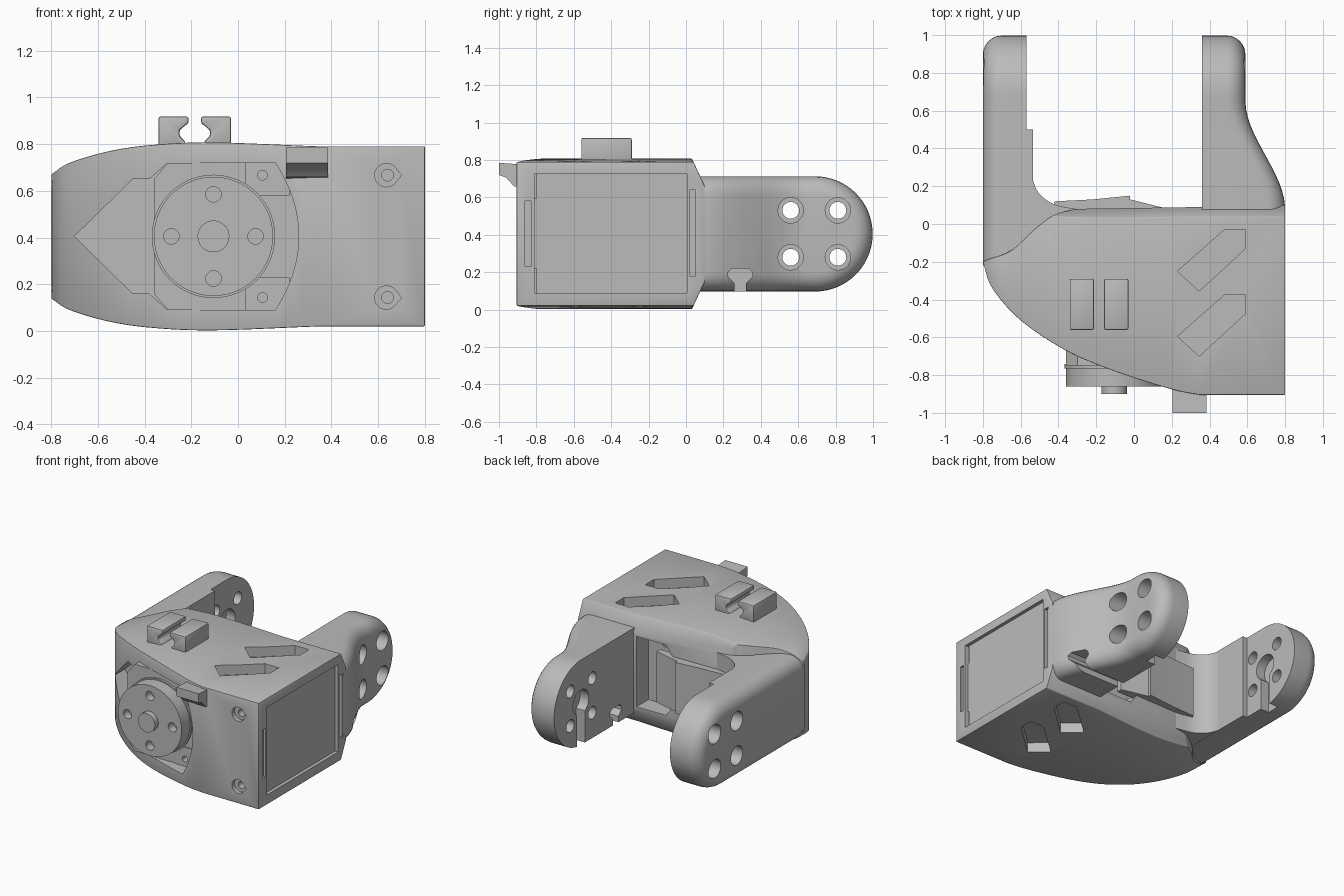
import bpy, bmesh, math
from mathutils import Vector

cube = bpy.data.objects.get("Cube")
if cube:
    bpy.data.objects.remove(cube, do_unlink=True)

grey = bpy.data.materials.new("plain grey")
grey.use_nodes = True
grey.diffuse_color = (0.5, 0.5, 0.5, 1)
grey.node_tree.nodes["Principled BSDF"].inputs["Base Color"].default_value = (0.5, 0.5, 0.5, 1)
MID = 0.405  # mirror height of the bracket


def finish(name, bm):
    bmesh.ops.recalc_face_normals(bm, faces=bm.faces)
    mesh = bpy.data.meshes.new(name)
    bm.to_mesh(mesh)
    bm.free()
    mesh.materials.append(grey)
    ob = bpy.data.objects.new(name, mesh)
    bpy.context.collection.objects.link(ob)
    return ob


def prism(name, pts, axis, a, b):
    """Extrude a flat outline along an axis from a to b."""
    place = {"x": lambda u, v, w: (w, u, v), "y": lambda u, v, w: (u, w, v),
             "z": lambda u, v, w: (u, v, w)}[axis]
    bm = bmesh.new()
    rings = [[bm.verts.new(place(u, v, w)) for u, v in pts] for w in (a, b)]
    for ring in rings:
        bm.faces.new(ring)
    for i in range(len(pts)):
        j = (i + 1) % len(pts)
        bm.faces.new((rings[0][i], rings[0][j], rings[1][j], rings[1][i]))
    return finish(name, bm)


def rect(u0, u1, v0, v1):
    return [(u0, v0), (u1, v0), (u1, v1), (u0, v1)]


def circle(u, v, r, n=40):
    return [(u + r * math.cos(math.tau * i / n), v + r * math.sin(math.tau * i / n)) for i in range(n)]


def smooth(pts, steps=6):
    """Catmull-Rom curve through the points."""
    p = [Vector(q) for q in pts]
    p = [2 * p[0] - p[1]] + p + [2 * p[-1] - p[-2]]
    out = []
    for a, b, c, d in zip(p, p[1:], p[2:], p[3:]):
        for k in range(steps):
            t = k / steps
            out.append(tuple(b + (c - a) * t / 2 + (2 * a - 5 * b + 4 * c - d) * t * t / 2
                             + (3 * b - a - 3 * c + d) * t ** 3 / 2))
    return out + [tuple(pts[-1])]


def mirrored(pts):
    """Close an upper outline with its reflection below the middle height."""
    return pts + [(u, 2 * MID - v) for u, v in reversed(pts) if abs(v - MID) > 1e-5]


def apply(ob, mod):
    with bpy.context.temp_override(object=ob, active_object=ob):
        bpy.ops.object.modifier_apply(modifier=mod.name)


def boolean(ob, tool, operation="DIFFERENCE"):
    mod = ob.modifiers.new("cut", "BOOLEAN")
    mod.operation, mod.solver, mod.object = operation, "EXACT", tool
    apply(ob, mod)
    bpy.data.objects.remove(tool, do_unlink=True)


def bevel(ob, width, segments=2, angle=35):
    mod = ob.modifiers.new("round", "BEVEL")
    mod.width, mod.segments, mod.limit_method = width, segments, "ANGLE"
    mod.angle_limit = math.radians(angle)
    apply(ob, mod)


# Main housing: plan, front and side outlines intersected
plan = smooth([(-.8, -.2), (-.75, -.34), (-.6, -.51), (-.36, -.67), (-.1, -.78), (.2, -.875), (.35, -.905)])
plan += [(.8, -.905), (.8, .1), (.36, .09)]
plan += smooth([(-.3, .08), (-.42, .05), (-.53, -.03), (-.65, -.14), (-.78, -.19)], 4)
body = prism("housing", plan, "z", -.1, 1)
crown = smooth([(-.8, .67), (-.72, .72), (-.55, .77), (-.36, .797), (-.1, .807), (.35, .79)]) + [(.81, .79)]
boolean(body, prism("tool", mirrored(crown), "y", -2, 2), "INTERSECT")
boolean(body, prism("tool", mirrored([(-1, .88), (0, .876), (.11, .64)]), "x", -2, 2), "INTERSECT")
bevel(body, .012)

# Front opening for the motor, pointed on one side and bowed on the other
bow = [(.26 - .1 * (k / 8) ** 2, MID + .315 * k / 8) for k in range(9)]
opening = mirrored([(-.7, MID), (-.45, .65), (-.38, .65), (-.3, .72)] + bow[::-1])
boolean(body, prism("tool", opening, "y", -1.2, -.3))
# Rear opening
boolean(body, prism("tool", mirrored([(.02, .55), (.1, .66), (.335, .66)]), "y", -.06, .3))
# Arrow-ended slots above and below
for dy in (0, -.345):
    slot = [(.23, -.25), (.48, -.03), (.59, -.03), (.59, -.13), (.345, -.355)]
    for lo, hi in ((.72, 1), (-.2, .09)):
        boolean(body, prism("tool", [(x, y + dy) for x, y in slot], "z", lo, hi))
# Side panel recess with latch slots
boolean(body, prism("tool", rect(-.81, .005, .09, .725), "x", .775, 1))
boolean(body, prism("tool", rect(.02, .058, .18, .64), "x", .77, 1))
boolean(body, prism("tool", rect(-.86, -.83, .23, .58), "x", .785, 1))
for lo in (.09, .595):
    boolean(body, prism("tool", rect(-.81, -.8, lo, lo + .13), "x", .7, 1))
# Countersunk screw holes with pointed rims
for z in (.143, .667):
    tear = circle(.635, z, .05)[4:-3] + [(.70, z)]
    boolean(body, prism("tool", tear, "y", -1, -.875))
    boolean(body, prism("tool", circle(.64, z, .025), "y", -1, -.82))

# Motor inside the housing
motor = prism("motor", mirrored([(-.36, .65), (-.3, .72), (.7, .72)]), "y", -.75, -.05)
for z in (.143, .667):
    boolean(motor, prism("tool", circle(.105, z, .021, 20), "y", -1, -.7))
    boolean(motor, prism("tool", circle(.2, z - .08 * (1 if z > MID else -1), .021, 20), "y", -.09, .1))
for z in (.09, .58):
    prism("motor_corner_plate", rect(.03, .22, z, z + .14), "y", -.757, -.74)
    boolean(bpy.context.collection.objects[-1],
            prism("tool", circle(.105, .143 if z < MID else .667, .021, 20), "y", -1, -.7))

# Round output horn with four holes and hub
horn = prism("output_horn", circle(-.105, MID, .255, 64), "y", -.86, -.74)
for k in range(4):
    a = k * math.pi / 2
    boolean(horn, prism("tool", circle(-.105 + .18 * math.cos(a), MID + .18 * math.sin(a), .033), "y", -1, -.8))
hub = prism("horn_hub", circle(-.105, MID, .068), "y", -.9, -.8)
bore_ring = prism("horn_seat", circle(-.105, MID, .264, 64), "y", -.765, -.74)

# Low wedge behind the housing
prism("rear_wedge", [(-.45, .04), (-.42, .12), (-.22, .13), (-.02, .15), (-.02, .13), (.18, .08), (.18, .04)],
      "z", .22, .59)


def arm(name, inner, outer, start, flare):
    """Rounded-end arm with a soft outer rim and optional widened root."""
    side = 1 if outer > inner else -1
    R, cy, r = .308, .69, .1
    layers = [(inner, 0)]
    for k in range(7):
        a = k / 6 * math.pi / 2
        layers.append((outer - side * r * (1 - math.sin(a)), r * (1 - math.cos(a))))
    bm = bmesh.new()
    loops = []
    for n, (x, d) in enumerate(layers):
        top = []
        for k in range(15):
            top.append((start + (cy - start) * k / 15, R - d))
        for k in range(17):
            a = math.pi / 2 * (1 - k / 16.5)
            top.append((cy + (R - d) * math.cos(a), (R - d) * math.sin(a)))
        loop = []
        for y, h in top:
            t = min(1, max(0, (.65 - y) / .57))
            xx = x + (flare * t * t * (3 - 2 * t) if n else 0)
            loop.append([bm.verts.new((xx, y, MID + s * h)) for s in (1, -1)])
        loops.append(loop)
    for loop in (loops[0], loops[-1]):
        for p, q in zip(loop, loop[1:]):
            bm.faces.new((p[0], q[0], q[1], p[1]))
    for A, B in zip(loops, loops[1:]):
        ring_a = [p[0] for p in A] + [p[1] for p in reversed(A)]
        ring_b = [p[0] for p in B] + [p[1] for p in reversed(B)]
        for i in range(len(ring_a)):
            j = (i + 1) % len(ring_a)
            bm.faces.new((ring_a[i], ring_a[j], ring_b[j], ring_b[i]))
    ob = finish(name, bm)
    # Four counterbored bolt holes
    for y in (.56, .812):
        for z in (.28, .531):
            boolean(ob, prism("tool", circle(y, z, .045, 28), "x", -1, 1))
            boolean(ob, prism("tool", circle(y, z, .068, 28), "x", outer - side * .12, outer + side * .1))
    return ob


left_arm = arm("left_arm", .36, .59, .05, .21)
right_arm = arm("right_arm", -.535, -.8, -.22, 0)
boolean(right_arm, prism("tool", rect(.5, 1.2, 0, 1), "x", -.57, -.4))
# Keyhole recess on both inner faces
for ob, a, b in ((left_arm, .3, .43), (right_arm, -.64, -.5)):
    boolean(ob, prism("tool", circle(.69, MID, .09), "x", a, b))
    boolean(ob, prism("tool", rect(.645, .735, 0, MID), "x", a, b))
# Cable notch under the flared arm
boolean(left_arm, prism("tool", [(.26, 0), (.32, 0), (.32, .14), (.355, .175), (.355, .2), (.335, .22),
                                 (.245, .22), (.225, .2), (.225, .175), (.26, .14)], "x", .2, 1))

# Fillet between the housing and the right arm
fillet = smooth([(-.545, .27), (-.52, .19), (-.48, .14), (-.41, .1), (-.28, .075)])
prism("arm_fillet", fillet + [(-.28, -.1), (-.545, -.1)], "z", .1, .71)

# Cable clip jaws on top, facing each other
jaw = [(-.34, .78), (-.34, .918), (-.212, .918), (-.212, .89), (-.25, .86), (-.25, .835), (-.225, .81), (-.225, .78)]
for name, pts in (("clip_jaw_right", jaw), ("clip_jaw_left", [(-.37 - x, z) for x, z in jaw])):
    bevel(prism(name, pts, "y", -.56, -.29), .008)

# Hooked tab on the front edge
prism("front_tab", [(-.86, .775), (-1, .785), (-1, .72), (-.96, .705), (-.92, .66), (-.86, .65)], "x", .205, .385)

# Smooth curved faces, keep hard edges
for ob in bpy.context.collection.objects:
    if ob.type == "MESH":
        with bpy.context.temp_override(object=ob, active_object=ob, selected_objects=[ob],
                                       selected_editable_objects=[ob]):
            bpy.ops.object.shade_smooth_by_angle(angle=math.radians(32))
